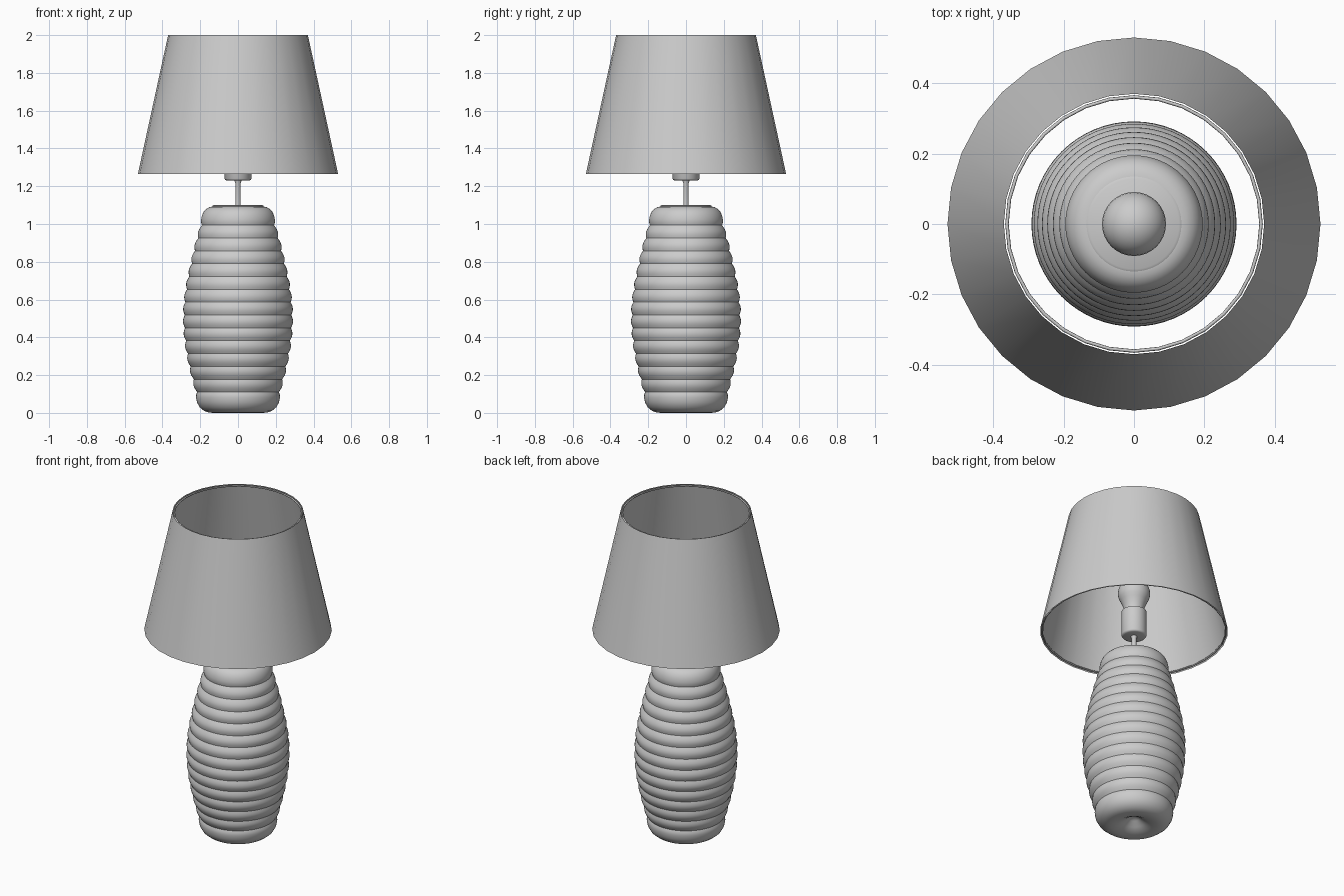
import bpy, bmesh, math

if "Cube" in bpy.data.objects:
    bpy.data.objects.remove(bpy.data.objects["Cube"])


def lathe(name, profile, sides, angle=30, closed_solid=True):
    """Spin an (r, z) profile around the z axis."""
    bm = bmesh.new()
    rings = []
    for r, z in profile:
        if r < 1e-6:
            rings.append([bm.verts.new((0, 0, z))])
        else:
            rings.append([bm.verts.new((r * math.cos(2 * math.pi * i / sides),
                                        r * math.sin(2 * math.pi * i / sides), z))
                          for i in range(sides)])
    for a, b in zip(rings, rings[1:]):
        for i in range(sides):
            j = (i + 1) % sides
            face = [a[i % len(a)], a[j % len(a)], b[j % len(b)], b[i % len(b)]]
            bm.faces.new(list(dict.fromkeys(face)))
    if closed_solid:
        bmesh.ops.remove_doubles(bm, verts=bm.verts, dist=1e-5)
        bmesh.ops.recalc_face_normals(bm, faces=bm.faces)
    mesh = bpy.data.meshes.new(name)
    bm.to_mesh(mesh)
    bm.free()
    obj = bpy.data.objects.new(name, mesh)
    bpy.context.collection.objects.link(obj)
    bpy.ops.object.select_all(action='DESELECT')
    obj.select_set(True)
    bpy.context.view_layer.objects.active = obj
    bpy.ops.object.shade_smooth_by_angle(angle=math.radians(angle))
    return obj


# Ribbed body: dimpled foot, bulging ribs between grooves, rounded shoulder
grooves = [0.216, 0.234, 0.251, 0.265, 0.275, 0.281, 0.282, 0.279,
           0.270, 0.258, 0.243, 0.228, 0.210, 0.191]
z0, step, bulge = 0.11, 0.068, 0.01
profile = [(0, 0.06), (0.03, 0.045), (0.06, 0.022), (0.09, 0.007), (0.13, 0),
           (0.155, 0.002), (0.18, 0.011), (0.203, 0.03), (0.217, 0.055),
           (0.222, 0.082), (0.221, 0.098)]
for i, r in enumerate(grooves[:-1]):
    for k in range(6):
        t = k / 6
        profile.append((r + (grooves[i + 1] - r) * t + bulge * math.sin(math.pi * t),
                        z0 + (i + t) * step))
profile += [(grooves[-1], 0.994), (0.195, 1.008), (0.195, 1.025), (0.191, 1.045),
            (0.182, 1.065), (0.168, 1.08), (0.15, 1.09), (0.13, 1.093), (0, 1.093)]
lathe("ribbed_body", profile, 64)

# Flat cap on the shoulder
lathe("body_cap", [(0, 1.085), (0.135, 1.085), (0.135, 1.096), (0.128, 1.1), (0, 1.1)], 48)

# Thin stem
lathe("stem", [(0, 1.095), (0.014, 1.095), (0.014, 1.215), (0.02, 1.235), (0, 1.235)], 24)

# Bulb socket
lathe("socket", [(0, 1.23), (0.06, 1.23), (0.067, 1.233), (0.071, 1.24),
                 (0.071, 1.39), (0, 1.39)], 32, 50)

# Light bulb: neck flaring into a sphere
bulb = [(0, 1.385), (0.055, 1.385), (0.056, 1.405), (0.063, 1.43), (0.075, 1.46)]
for k in range(10):
    a = math.radians(-20 + 11 * k)
    bulb.append((0.091 * math.cos(a), 1.51 + 0.091 * math.sin(a)))
bulb.append((0, 1.601))
lathe("bulb", bulb, 32, 40)

# Open conical shade
lathe("shade", [(0.53, 1.265), (0.37, 2.0)], 32, 30, False)

# Wire rings just inside the shade rims
for name, radius, z in (("top_ring", 0.361, 1.992), ("bottom_ring", 0.52, 1.273)):
    ring = [(radius + 0.005 * math.cos(math.pi * k / 4),
             z + 0.005 * math.sin(math.pi * k / 4)) for k in range(9)]
    lathe(name, ring, 32, 60)
